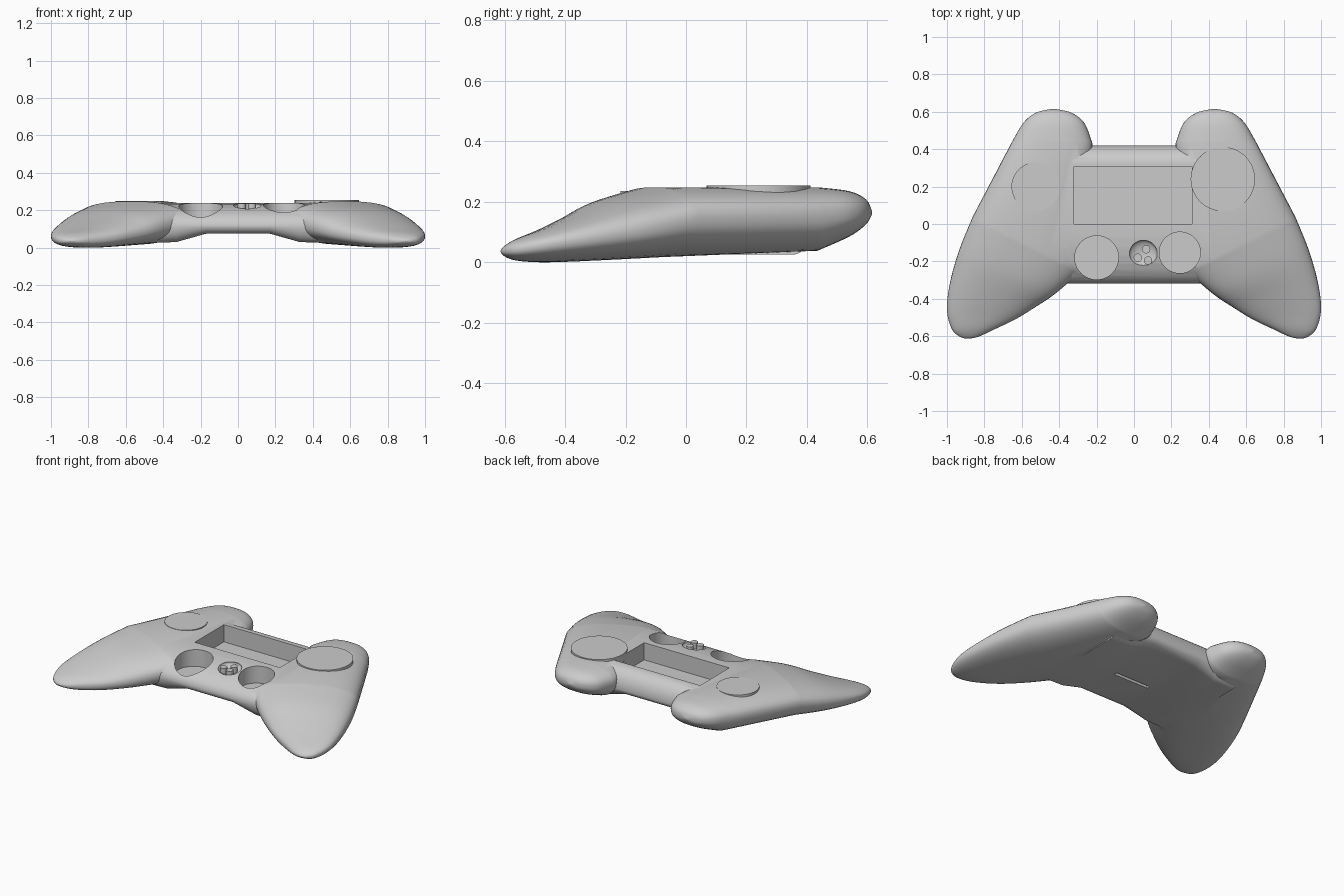
import bpy, bmesh, math

if "Cube" in bpy.data.objects:
    bpy.data.objects.remove(bpy.data.objects["Cube"], do_unlink=True)

grey = bpy.data.materials.new("light_grey")
grey.use_nodes = True
grey.diffuse_color = (0.6, 0.6, 0.6, 1)
grey.node_tree.nodes["Principled BSDF"].inputs["Base Color"].default_value = (0.6, 0.6, 0.6, 1)


def finish(name, bm):
    bmesh.ops.recalc_face_normals(bm, faces=bm.faces)
    me = bpy.data.meshes.new(name)
    bm.to_mesh(me)
    bm.free()
    me.materials.append(grey)
    ob = bpy.data.objects.new(name, me)
    bpy.context.collection.objects.link(ob)
    return ob


def loft(name, rings):
    """Skin a list of closed rings and cap both ends."""
    bm = bmesh.new()
    vs = [[bm.verts.new(p) for p in ring] for ring in rings]
    n = len(vs[0])
    for a, b in zip(vs, vs[1:]):
        for i in range(n):
            j = (i + 1) % n
            bm.faces.new((a[i], a[j], b[j], b[i]))
    bm.faces.new(vs[0])
    bm.faces.new(vs[-1])
    return finish(name, bm)


def box(name, x, y, z):
    bm = bmesh.new()
    bmesh.ops.create_cube(bm, size=1)
    for v in bm.verts:
        v.co = [r[0] + (c + 0.5) * (r[1] - r[0]) for c, r in zip(v.co, (x, y, z))]
    return finish(name, bm)


def disc(name, x, y, r, z0, z1):
    bm = bmesh.new()
    bmesh.ops.create_cone(bm, cap_ends=True, segments=48, radius1=r, radius2=r, depth=z1 - z0)
    bmesh.ops.translate(bm, verts=bm.verts, vec=(x, y, (z0 + z1) / 2))
    return finish(name, bm)


def ball(name, x, y, z, r, rz):
    bm = bmesh.new()
    bmesh.ops.create_uvsphere(bm, u_segments=32, v_segments=16, radius=1)
    for v in bm.verts:
        v.co = (x + v.co.x * r, y + v.co.y * r, z + v.co.z * rz)
    return finish(name, bm)


def smooth_path(keys, steps=5):
    """Catmull-Rom interpolation through key stations."""
    out = []
    for i in range(len(keys) - 1):
        p0, p3 = keys[max(i - 1, 0)], keys[min(i + 2, len(keys) - 1)]
        for s in range(steps):
            t = s / steps
            out.append([b + 0.5 * t * (c - a + t * (2 * a - 5 * b + 4 * c - d + t * (3 * (b - c) + d - a)))
                        for a, b, c, d in zip(p0, keys[i], keys[i + 1], p3)])
    return out + [list(keys[-1])]


def section(st, side, n=40, e=2.4):
    """Rounded cross-section between an inner and an outer edge point."""
    xi, yi, xo, yo, top, low, mid = st
    ring = []
    for k in range(n):
        a = math.tau * k / n
        c, s = math.cos(a), math.sin(a)
        u = 0.5 + 0.5 * math.copysign(abs(c) ** (2 / e), c)
        w = math.copysign(abs(s) ** (2 / e), s)
        z = mid + w * ((top - mid) if w > 0 else (mid - low))
        ring.append((side * (xi + (xo - xi) * u), yi + (yo - yi) * u, z))
    return ring


# Side lobes: inner x, y, outer x, y, top, bottom, widest height
shoulder = [
    (.42, .615, .44, .615, .17, .158, .165),
    (.335, .595, .525, .595, .208, .125, .165),
    (.265, .54, .592, .54, .235, .085, .16),
    (.222, .43, .652, .44, .248, .038, .155),
]
grip = [
    (.28, -.25, .862, .04, .248, .016, .15),
    (.42, -.372, .935, -.14, .205, .008, .11),
    (.53, -.446, .985, -.32, .15, .002, .08),
    (.635, -.51, 1, -.46, .107, 0, .06),
    (.75, -.565, .975, -.56, .077, .006, .043),
    (.83, -.602, .935, -.6, .054, .02, .037),
    (.88, -.613, .9, -.613, .038, .034, .036),
]
stations = smooth_path(shoulder) + smooth_path(grip)
lobes = [loft("lobe", [section(s, side) for s in stations]) for side in (1, -1)]


# Centre bridge: rounded profile swept across, thicker towards the lobes
def bridge_ring(x, low):
    mid, ring = .118, []
    corners = [(.32, .1, .24), (-.02, .298, .24), (-.26, .058, low), (.35, .07, low)]
    for q, (cy, ry, edge) in enumerate(corners):
        for k in range(10):
            a = math.pi / 2 * (q + k / 9)
            if k == 9 and q in (1, 3):
                continue
            ring.append((x, cy + ry * math.cos(a), mid + abs(edge - mid) * math.sin(a)))
    return ring


body = loft("controller_body", [bridge_ring(x, low) for x, low in (
    (-.48, .025), (-.33, .03), (-.17, .075), (.17, .075), (.33, .03), (.48, .025))])


def boolean(cutter, op):
    m = body.modifiers.new(op, "BOOLEAN")
    m.object, m.operation, m.solver = cutter, op, "EXACT"
    bpy.context.view_layer.objects.active = body
    bpy.ops.object.modifier_apply(modifier=m.name)
    bpy.data.objects.remove(cutter, do_unlink=True)


for lobe in lobes:
    boolean(lobe, "UNION")

# Screen recess, a narrow slot underneath, thumb wells and a small dish
boolean(box("screen_cutter", (-.32, .31), (0, .308), (.125, .4)), "DIFFERENCE")
boolean(box("slot_cutter", (-.13, .13), (-.03, -.008), (0, .11)), "DIFFERENCE")
boolean(disc("right_well_cutter", -.2, -.18, .117, .125, .4), "DIFFERENCE")
boolean(disc("left_well_cutter", .245, -.153, .11, .125, .4), "DIFFERENCE")
boolean(ball("dish_cutter", .05, -.16, .228, .075, .035), "DIFFERENCE")

# Raised round pads and the broken centre knob
parts = [body,
         disc("left_pad", .475, .24, .172, .2, .254),
         disc("right_pad", -.525, .2, .13, .2, .25)]
for i, (dx, dy) in enumerate(((-.03, -.015), (.025, -.03), (.015, .03))):
    parts.append(disc("knob_piece_%d" % (i + 1), .05 + dx, -.165 + dy, .022, .18, .235))

bpy.ops.object.select_all(action="DESELECT")
for ob in parts:
    ob.select_set(True)
bpy.context.view_layer.objects.active = body
bpy.ops.object.shade_smooth_by_angle(angle=math.radians(30))
